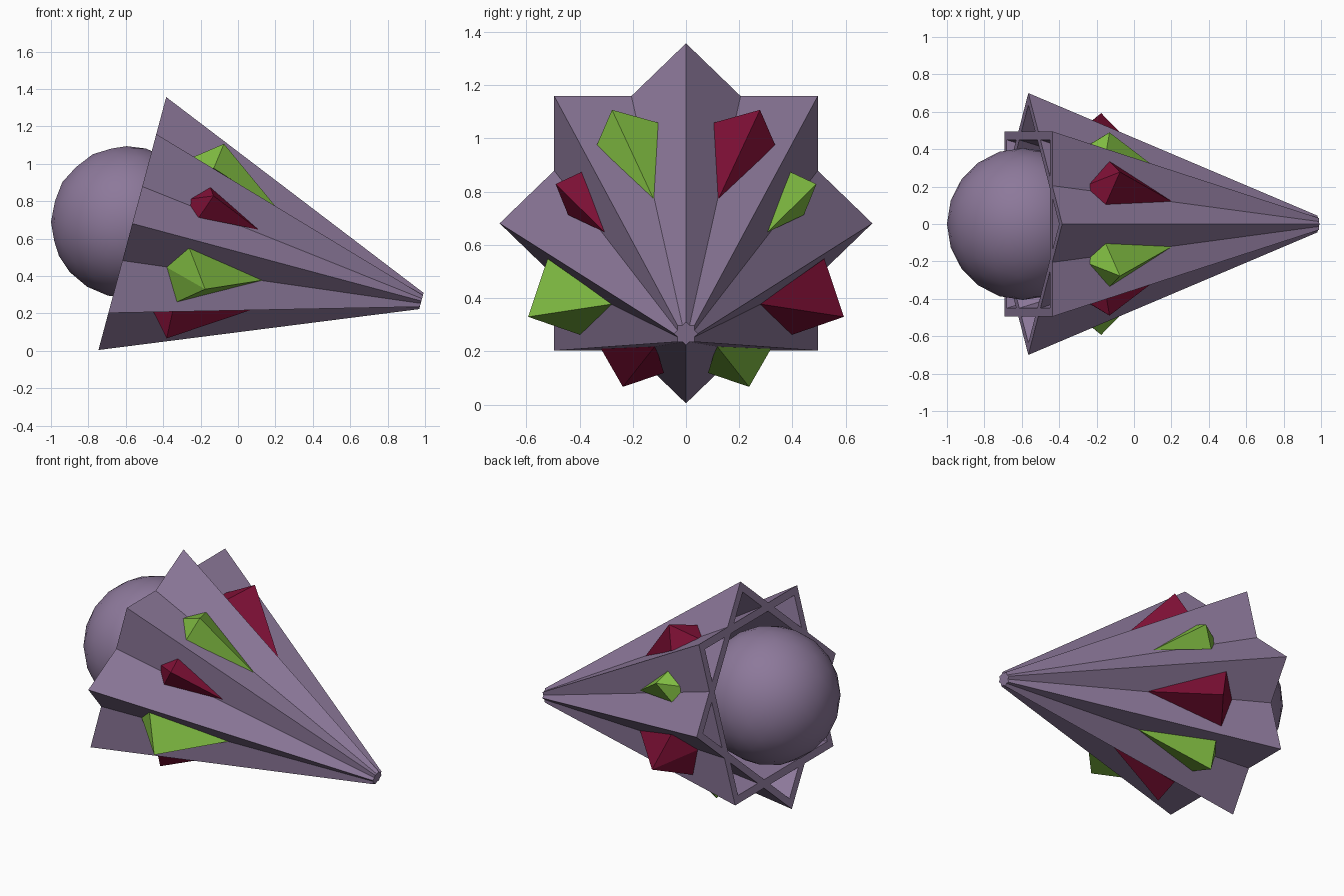
import bpy, bmesh, math
from mathutils import Matrix, Vector

if "Cube" in bpy.data.objects:
    bpy.data.objects.remove(bpy.data.objects["Cube"])

# Local frame: base of the cone at the origin, +z runs along the cone axis, tilted 15 degrees down
TILT = math.radians(15)
AXIS = Vector((math.cos(TILT), 0, -math.sin(TILT)))
UP = Vector((math.sin(TILT), 0, math.cos(TILT)))
SIDE = Vector((0, 1, 0))
ORIGIN = Vector((-0.565, 0, 0.681))


def place(angle, s, r):
    """Point at an angle around the axis, s along it and r away from it."""
    a = math.radians(angle)
    return ORIGIN + AXIS * s + SIDE * (r * math.cos(a)) + UP * (r * math.sin(a))


def material(name, color):
    m = bpy.data.materials.new(name)
    m.diffuse_color = (*color, 1)
    m.use_nodes = True
    m.node_tree.nodes["Principled BSDF"].inputs["Base Color"].default_value = m.diffuse_color
    return m


purple = material("dusty_purple", (0.265, 0.19, 0.325))
green = material("leaf_green", (0.22, 0.51, 0.055))
red = material("dark_red", (0.21, 0.005, 0.036))


def finish(name, bm, mat):
    bmesh.ops.recalc_face_normals(bm, faces=bm.faces[:])
    me = bpy.data.meshes.new(name)
    bm.to_mesh(me)
    bm.free()
    me.materials.append(mat)
    ob = bpy.data.objects.new(name, me)
    bpy.context.collection.objects.link(ob)
    return ob


# Two hollow square pyramids, crossed to form an eight-pointed star
def hollow_pyramid(name, turn):
    bm = bmesh.new()
    rings = [[bm.verts.new(place(turn + 90 * i, s, r)) for i in range(4)]
             for s, r in ((1.6, 0.045), (0, 0.70), (0, 0.636), (1.4, 0.02))]
    for a, b in zip(rings, rings[1:]):
        for i in range(4):
            j = (i + 1) % 4
            bm.faces.new((a[i], a[j], b[j], b[i]))
    bm.faces.new(rings[0])
    bm.faces.new(rings[-1])
    finish(name, bm, purple)


hollow_pyramid("pointed_shell", 0)
hollow_pyramid("square_shell", 45)

# Ball sitting in the open end
bm = bmesh.new()
bmesh.ops.create_icosphere(bm, subdivisions=3, radius=0.406,
                           matrix=Matrix.Translation(place(0, -0.03, 0)))
for f in bm.faces:
    f.smooth = True
finish("ball", bm, purple)


# Spikes bedded in the valleys: two side corners, outer corner and tip as (angle, along, out)
def spike(name, corners, mirror, mat):
    bm = bmesh.new()
    mid = (corners[0][0] + corners[2][0]) / 2
    root = (mid, corners[0][1] - 0.13, 0.43)
    for a, s, r in corners + [root]:
        bm.verts.new(place(180 - a if mirror else a, s, r))
    bmesh.ops.convex_hull(bm, input=bm.verts[:])
    finish(name, bm, mat)


SPIKES = {
    "upper": [(102, 0.30, 0.481), (117.3, 0.363, 0.606), (130, 0.344, 0.52), (112.7, 0.73, 0.30)],
    "side": [(143, 0.353, 0.49), (152.5, 0.381, 0.552), (164.5, 0.335, 0.46), (155, 0.66, 0.338)],
    "lower": [(185.4, 0.329, 0.522), (201.9, 0.467, 0.639), (220.7, 0.34, 0.525), (202.1, 0.75, 0.30)],
    "bottom": [(231, 0.33, 0.51), (246.5, 0.336, 0.595), (260.5, 0.33, 0.50), (247.5, 0.74, 0.30)],
}
for i, (name, corners) in enumerate(SPIKES.items()):
    pair = (green, red) if i % 2 == 0 else (red, green)
    spike(name + "_front_spike", corners, False, pair[0])
    spike(name + "_back_spike", corners, True, pair[1])
